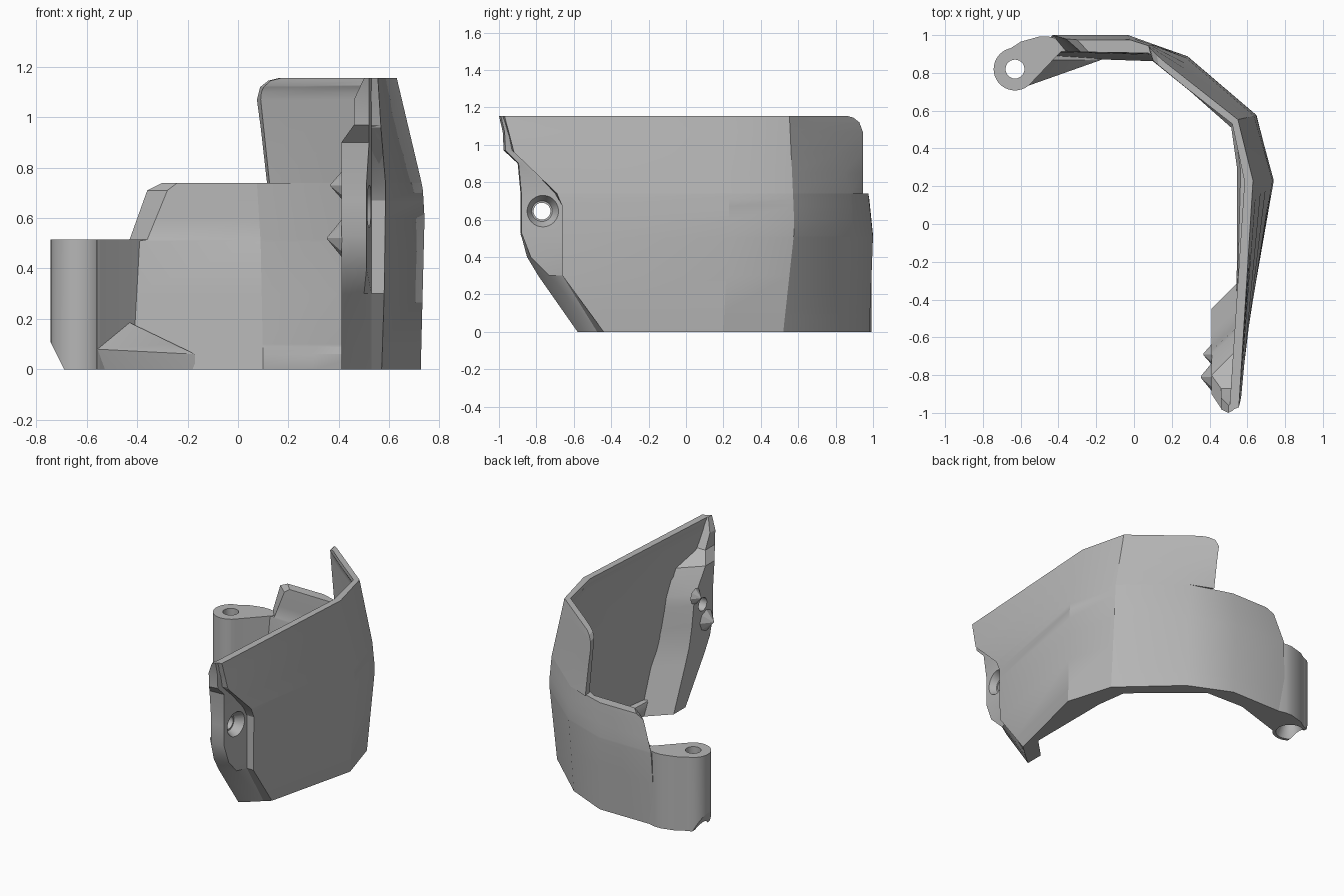
import bpy, bmesh, math
from mathutils import Matrix

cube = bpy.data.objects.get("Cube")
if cube:
    bpy.data.objects.remove(cube, do_unlink=True)

grey = bpy.data.materials.new("plain_grey")
grey.use_nodes = True
COLOUR = (0.47, 0.47, 0.47, 1)
grey.diffuse_color = COLOUR
grey.node_tree.nodes["Principled BSDF"].inputs["Base Color"].default_value = COLOUR


def finish(name, bm):
    bmesh.ops.recalc_face_normals(bm, faces=bm.faces)
    mesh = bpy.data.meshes.new(name)
    bm.to_mesh(mesh)
    bm.free()
    mesh.materials.append(grey)
    ob = bpy.data.objects.new(name, mesh)
    bpy.context.scene.collection.objects.link(ob)
    return ob


def loft(name, rings):
    """Skin matching closed rings and cap both ends."""
    bm = bmesh.new()
    rows = [[bm.verts.new(p) for p in ring] for ring in rings]
    n = len(rows[0])
    for low, high in zip(rows, rows[1:]):
        for i in range(n):
            j = (i + 1) % n
            bm.faces.new((low[i], low[j], high[j], high[i]))
    bm.faces.new(rows[0])
    bm.faces.new(rows[-1])
    return finish(name, bm)


def cone(name, centre, r1, r2, depth, axis="Z", sides=40):
    bm = bmesh.new()
    turn = Matrix.Rotation(-math.pi / 2, 4, "Y") if axis == "X" else Matrix()
    bmesh.ops.create_cone(bm, cap_ends=True, segments=sides, radius1=r1, radius2=r2,
                          depth=depth, matrix=Matrix.Translation(centre) @ turn)
    return finish(name, bm)


def boolean(ob, tool, mode="DIFFERENCE"):
    tool.hide_render = True
    mod = ob.modifiers.new("bool", "BOOLEAN")
    mod.operation, mod.object, mod.solver = mode, tool, "EXACT"
    bpy.context.view_layer.objects.active = ob
    bpy.ops.object.modifier_apply(modifier=mod.name)
    bpy.data.objects.remove(tool, do_unlink=True)


def keyed(z, keys):
    """Linear interpolation of plan points through (z, point) keys."""
    if z <= keys[0][0]:
        return keys[0][1]
    for (z0, a), (z1, b) in zip(keys, keys[1:]):
        if z <= z1:
            t = (z - z0) / (z1 - z0)
            return tuple(p + (q - p) * t for p, q in zip(a, b))
    return keys[-1][1]


# Plan corners of the bulging outer skin, keyed by height
FRONT = [(0, (.57, -.44)), (.3, (.58, -.66)), (.67, (.585, -.66)),
         (.74, (.585, -.69)), (.96, (.567, -.92)), (1.155, (.555, -.97))]
SIDE = [(0, (.725, .2)), (.6, (.74, .23)), (.72, (.733, .23)), (1.155, (.63, .23))]
CORNER = [(0, (.63, .52)), (.55, (.65, .58)), (.74, (.635, .572)), (1.155, (.55, .553))]
DIAGONAL = [(0, (.27, .85)), (.55, (.285, .89)), (.74, (.275, .88)), (1.155, (.3, .75))]
BACK = [(0, (-.02, .98)), (.5, (-.03, 1)), (.74, (-.02, .975))]
LOW_END = [(0, (-.45, .98)), (.515, (-.43, 1)), (.71, (-.36, .98)), (.74, (-.3, .975))]
HIGH_END = [(.74, (.115, .945)), (.96, (.09, .945)), (1.07, (.075, .945)),
            (1.12, (.088, .927)), (1.145, (.12, .895)), (1.155, (.16, .86))]
# Inner skin, with a low ledge at the foot and a slim lip at the rim
FRONT_IN = [(0, (.545, -.43)), (.3, (.54, -.65)), (.67, (.53, -.65)),
            (.74, (.53, -.68)), (.96, (.52, -.92)), (1.155, (.505, -.985))]
SIDE_IN = [(.06, (.545, .3)), (.09, (.565, .28)), (.1, (.645, .21)), (.5, (.665, .225)),
           (.74, (.66, .225)), (1.1, (.6, .225)), (1.125, (.588, .225)),
           (1.155, (.585, .225))]
CORNER_IN = [(.06, (.515, .51)), (.09, (.53, .53)), (.1, (.55, .51)), (.5, (.583, .545)),
             (.74, (.572, .54)), (1.1, (.53, .54)), (1.125, (.52, .53))]
DIAGONAL_IN = [(.06, (.3, .7)), (.09, (.315, .72)), (.1, (.31, .725)), (.5, (.32, .755)),
               (.74, (.31, .76)), (1.1, (.275, .735)), (1.125, (.268, .727))]
BACK_IN = [(0, (.1, .862)), (.5, (.09, .895)), (.74, (.075, .905))]
LOW_END_IN = [(0, (-.43, .88)), (.505, (-.42, .91)), (.515, (-.36, .915)),
              (.71, (-.28, .91)), (.74, (-.24, .91))]
HIGH_END_IN = [(.74, (.125, .885)), (1.07, (.09, .89)), (1.1, (.093, .885)),
               (1.12, (.102, .865)), (1.145, (.13, .84)), (1.155, (.17, .808))]


def wall_ring(z, ends, ends_in):
    outer = [keyed(z, t) for t in (FRONT, SIDE, CORNER, DIAGONAL) + ends]
    inner = [keyed(z, t) for t in (FRONT_IN, SIDE_IN, CORNER_IN, DIAGONAL_IN) + ends_in]
    return [(x, y, z) for x, y in outer + inner[::-1]]


parts = []
# Curved shell: low wall all round, tall wall on the left side
parts.append(loft("lower_shell", [wall_ring(z, (BACK, LOW_END), (BACK_IN, LOW_END_IN))
             for z in (0, .06, .09, .1, .3, .505, .515, .6, .67, .71, .74)]))
parts.append(loft("upper_shell", [wall_ring(z, (HIGH_END,), (HIGH_END_IN,))
             for z in (.74, .85, .96, 1.07, 1.1, 1.12, 1.125, 1.145, 1.155)]))

# Thick front flange: z, recess y, outer front x and y, tip x and y, inner y
rings = []
for z, ys, xp, yp, xt, yt, yi in ((0, -.475, .48, -.52, .41, -.58, -.45),
                                  (.3, -.66, .5, -.73, .41, -.79, -.58),
                                  (.4, -.66, .51, -.83, .41, -.85, -.62),
                                  (.53, -.66, .51, -.88, .41, -.885, -.65),
                                  (.67, -.66, .51, -.88, .41, -.885, -.67),
                                  (.74, -.70, .51, -.88, .41, -.885, -.69),
                                  (.9, -.85, .52, -.895, .41, -.9, -.8),
                                  (.97, -.93, .52, -.965, .46, -.975, -.87),
                                  (1.07, -.95, .52, -.97, .46, -.98, -.92),
                                  (1.155, -.98, .52, -.99, .5, -1, -.96)):
    fx, fy = keyed(z, FRONT)
    yw = max(yi + .15 * (z < .95), fy + .02)
    rings.append([(x, y, z) for x, y in ((fx, fy), (.53, ys), (xp, yp), (xt, yt),
                                         (xt, yi), (fx - .01, yw))])
flange = loft("front_flange", rings)
boolean(flange, cone("screw_hole", (.5, -.77, .645), .045, .045, .4, "X"))
boolean(flange, cone("screw_seat", (.505, -.77, .645), .095, .055, .07, "X"))
parts.append(flange)

# Small pointed teeth on the flange's inner face
for name, y, z, r, h in (("upper_tooth", -.69, .73, .055, .045),
                         ("lower_tooth", -.81, .52, .075, .058)):
    parts.append(cone(name, (.412 - h / 2, y, z), r, .004, h, "X", 8))

# Hinge boss joined to the back wall by an arm
HX, HY, TOP = -.63, .82, .515
plan = [(-.56, .73), (-.42, .878), (-.38, .92), (-.38, .975), (-.45, .992), (-.5, .993),
        (-.6, .965), (-.655, .929), (-.65, .8)]
boss = loft("hinge_boss", [[(x, y, z) for x, y in plan] for z in (0, TOP)])
boolean(boss, cone("barrel", (HX, HY, TOP / 2), .113, .113, TOP), "UNION")
boolean(boss, cone("pin_hole", (HX, HY, .3), .05, .05, 1))
boolean(boss, cone("pin_flare", (HX, HY, .04), .1, .05, .12))
wedge = [(-.78, .18), (-.69, 0), (-.69, -.1), (-.8, -.1)]
boolean(boss, loft("bottom_slant", [[(x, y, z) for x, z in wedge] for y in (.6, 1.1)]))
parts.append(boss)

# Sloping gusset between boss foot and back wall
bm = bmesh.new()
for p in ((-.56, .732, .08), (-.44, .868, .19), (-.27, .855, .1), (-.17, .87, .06),
          (-.54, .76, 0), (-.17, .875, 0), (-.5, .9, 0), (-.44, .92, .19)):
    bm.verts.new(p)
bmesh.ops.convex_hull(bm, input=bm.verts)
parts.append(finish("foot_gusset", bm))

# Smooth shading with sharp creases kept
bpy.ops.object.select_all(action="DESELECT")
for ob in parts:
    ob.select_set(True)
bpy.context.view_layer.objects.active = parts[0]
bpy.ops.object.shade_smooth_by_angle(angle=math.radians(25))
